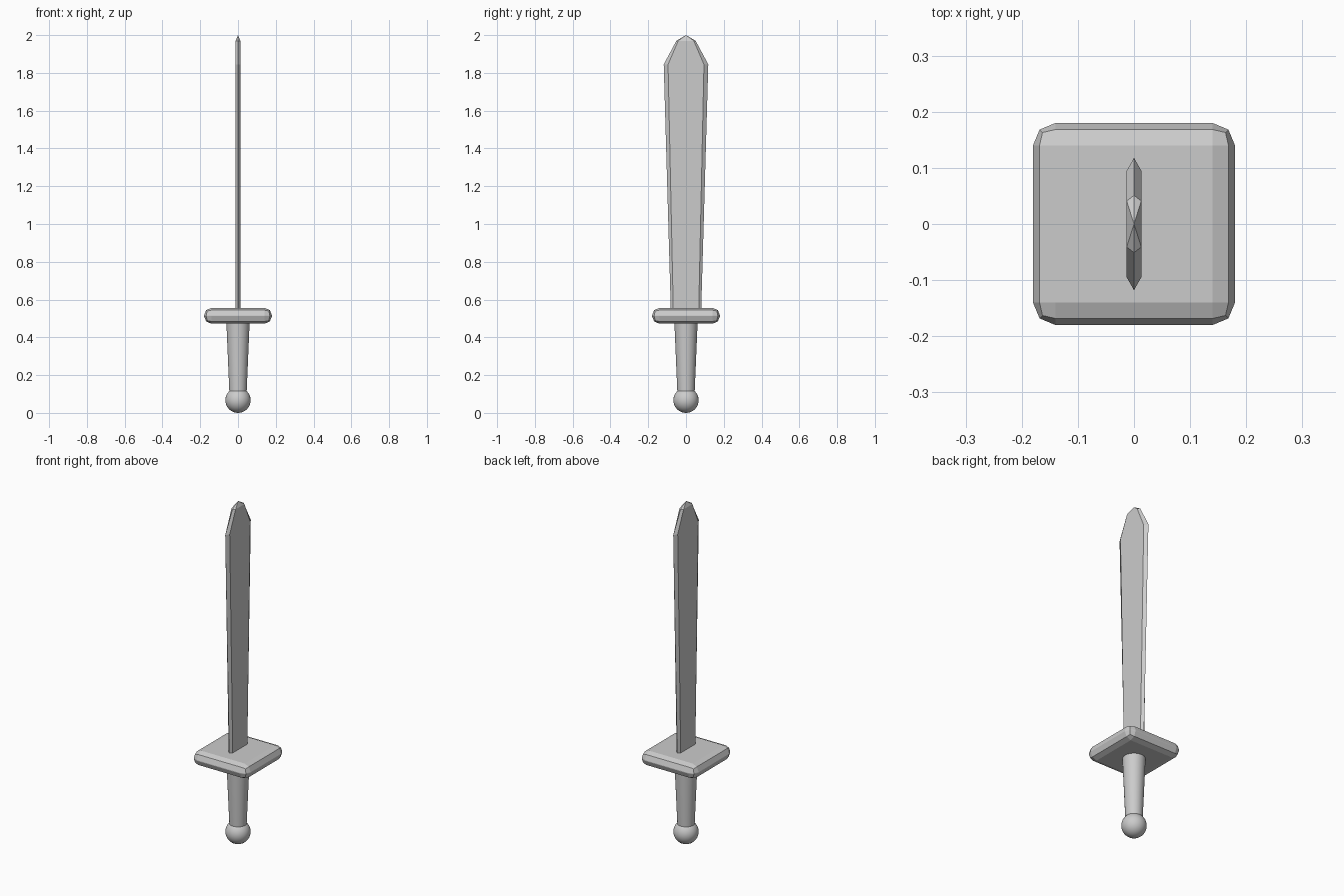
import bpy, bmesh, math

if "Cube" in bpy.data.objects:
    bpy.data.objects.remove(bpy.data.objects["Cube"])


def loft(name, rings, tip):
    """Skin stacked rings of points, closing the bottom flat and the top to a point."""
    bm = bmesh.new()
    loops = [[bm.verts.new(p) for p in ring] for ring in rings]
    n = len(loops[0])
    for a, b in zip(loops, loops[1:]):
        for i in range(n):
            j = (i + 1) % n
            bm.faces.new((a[i], a[j], b[j], b[i]))
    apex = bm.verts.new(tip)
    for i in range(n):
        bm.faces.new((loops[-1][i], loops[-1][(i + 1) % n], apex))
    bm.faces.new(loops[0][::-1])
    bmesh.ops.recalc_face_normals(bm, faces=bm.faces)
    mesh = bpy.data.meshes.new(name)
    bm.to_mesh(mesh)
    bm.free()
    obj = bpy.data.objects.new(name, mesh)
    bpy.context.collection.objects.link(obj)
    return obj


def blade_ring(z, edge, flat, thick):
    """Six-sided section: sharp edges on +-y, flat sides on +-x."""
    return [(0, -edge, z), (thick, -flat, z), (thick, flat, z),
            (0, edge, z), (-thick, flat, z), (-thick, -flat, z)]


# Blade: widens upward, then narrows in two steps to the point
loft("blade", [blade_ring(0.53, 0.08, 0.067, 0.013),
               blade_ring(1.845, 0.118, 0.095, 0.013),
               blade_ring(1.97, 0.051, 0.041, 0.013)], (0, 0, 2.0))

# Guard: square plate with wide faceted bevels
bpy.ops.mesh.primitive_cube_add(size=1, location=(0, 0, 0.514))
guard = bpy.context.object
guard.name = "guard"
guard.scale = (0.36, 0.36, 0.084)
bpy.ops.object.transform_apply(location=False, rotation=False, scale=True)
bevel = guard.modifiers.new("rounded_edges", "BEVEL")
bevel.width = 0.04
bevel.segments = 2

# Grip: tapers toward the pommel
bpy.ops.mesh.primitive_cone_add(vertices=32, radius1=0.045, radius2=0.062,
                                depth=0.40, location=(0, 0, 0.29))
bpy.context.object.name = "grip"
bpy.ops.object.shade_smooth_by_angle(angle=math.radians(30))

# Pommel: ball at the base
bpy.ops.mesh.primitive_uv_sphere_add(segments=32, ring_count=16, radius=0.067,
                                     location=(0, 0, 0.067))
bpy.context.object.name = "pommel"
bpy.ops.object.shade_smooth_by_angle(angle=math.radians(30))
